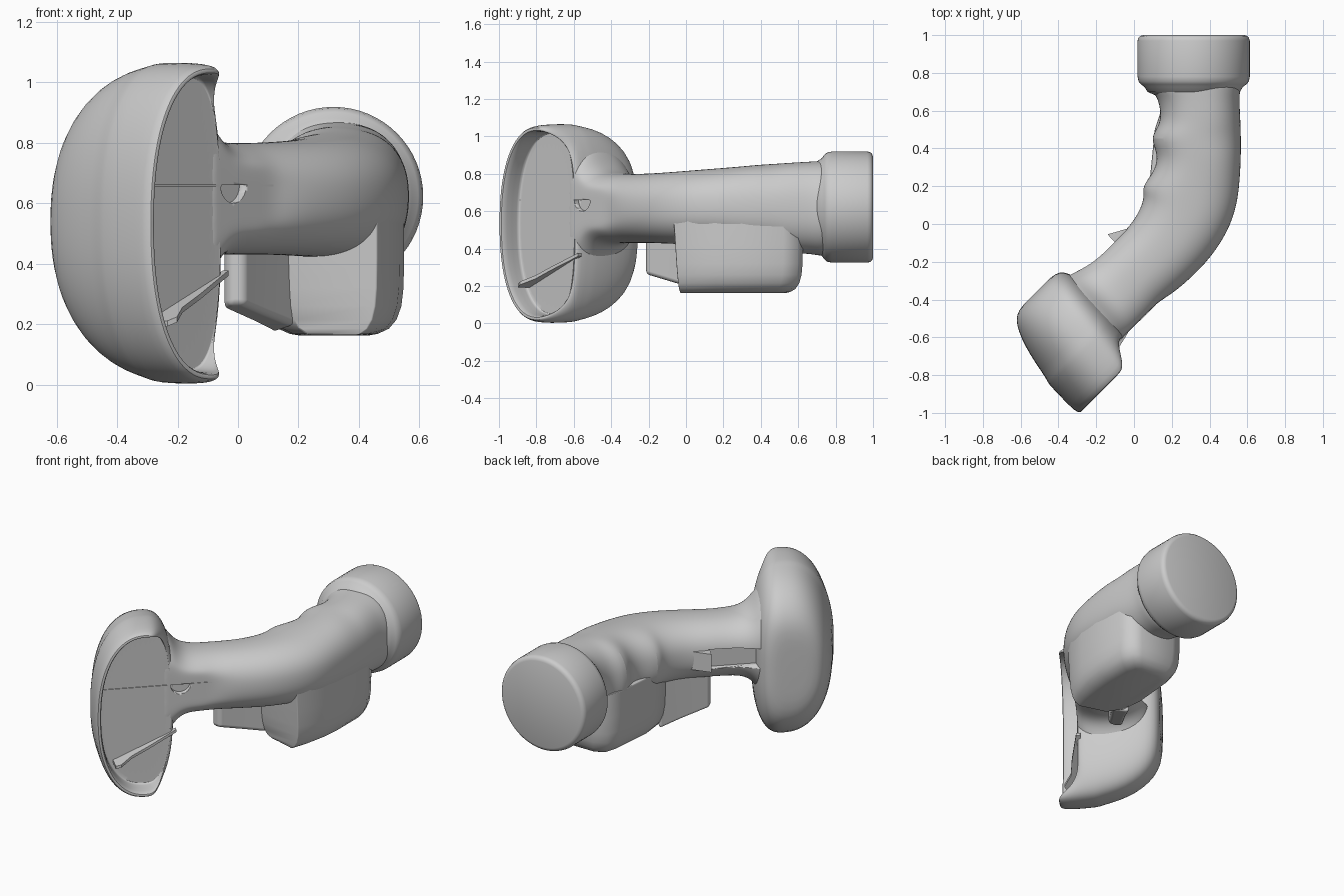
import bpy, bmesh, math
from mathutils import Vector

if "Cube" in bpy.data.objects:
    bpy.data.objects.remove(bpy.data.objects["Cube"])

R2 = math.sqrt(2)


def P(t, n, z=0.0):
    """Head frame: t runs along the neck, n out of the open face."""
    return Vector(((t + n) / R2, (t - n) / R2, z))


def finish(name, bm, angle=35):
    bmesh.ops.recalc_face_normals(bm, faces=bm.faces)
    me = bpy.data.meshes.new(name)
    bm.to_mesh(me)
    bm.free()
    ob = bpy.data.objects.new(name, me)
    bpy.context.collection.objects.link(ob)
    bpy.ops.object.select_all(action='DESELECT')
    ob.select_set(True)
    bpy.context.view_layer.objects.active = ob
    bpy.ops.object.shade_smooth_by_angle(angle=math.radians(angle))
    return ob


def loft(name, rings, subsurf=0):
    bm = bmesh.new()
    vs = [[bm.verts.new(p) for p in r] for r in rings]
    k = len(rings[0])
    for a, b in zip(vs, vs[1:]):
        for i in range(k):
            bm.faces.new((a[i], a[(i + 1) % k], b[(i + 1) % k], b[i]))
    bm.faces.new(vs[0])
    bm.faces.new(vs[-1])
    ob = finish(name, bm, 50)
    if subsurf:
        m = ob.modifiers.new("smooth", 'SUBSURF')
        m.levels = m.render_levels = subsurf
    return ob


def oval(e, count, e_right=None):
    """Unit superellipse points; the +c half may be squarer."""
    out = []
    for i in range(count):
        a = 2 * math.pi * i / count
        c, s = math.cos(a), math.sin(a)
        k = e_right if e_right and c > 0 else e
        out.append((math.copysign(abs(c) ** (2 / k), c), math.copysign(abs(s) ** (2 / k), s)))
    return out


def cut(ob, cutter):
    cutter.hide_render = True
    cutter.hide_set(True)
    m = ob.modifiers.new("cut", 'BOOLEAN')
    m.object = cutter
    m.operation = 'DIFFERENCE'
    m.solver = 'EXACT'


def bevel(ob, w, seg=4, angle=40):
    m = ob.modifiers.new("bevel", 'BEVEL')
    m.width, m.segments = w, seg
    m.limit_method = 'ANGLE'
    m.angle_limit = math.radians(angle)
    m.harden_normals = True


# Head: dome, lip dropping to the floor level at the neck side, recessed flat floor
def head_ring(n, t0, t1, b, fade=True):
    pts = []
    tm = t0 + (t1 - t0) * .62
    for c, s in oval(2.25, 48, 2.7):
        t = tm + c * ((t1 - tm) if c > 0 else (tm - t0))
        nn = n
        if fade and n > 0.34:
            u = min(1, max(0, (t + .60) / .12))
            nn = 0.34 + (n - 0.34) * (1 - 0.77 * u * u * (3 - 2 * u))
        pts.append(P(t, nn, 0.54 + s * b - .008 * max(0, n) / .5))
    return pts


dome = [(-.112, -.69, -.54, .13), (-.11, -.755, -.48, .25), (-.085, -.80, -.44, .335),
        (-.03, -.835, -.42, .41), (.05, -.865, -.415, .468), (.15, -.89, -.415, .507),
        (.258, -.908, -.425, .526), (.268, -.92, -.427, .531), (.40, -.922, -.44, .533),
        (.48, -.922, -.45, .527), (.505, -.91, -.458, .515), (.505, -.895, -.462, .50),
        (.48, -.885, -.463, .492)]
rings = [head_ring(*d) for d in dome]
rings += [head_ring(n, a, b, h, False) for n, a, b, h in
          [(.383, -.885, -.461, .49), (.38, -.882, -.462, .488), (.38, -.86, -.48, .46)]]
head = loft("head_shell", rings, 1)

# Handle: sections given as inner edge, outer edge, bottom z, top z
secs = [(P(-.56, -.06), P(-.56, .41), .24, .97), (P(-.47, -.06), P(-.47, .41), .28, .95),
        (P(-.42, -.05), P(-.42, .41), .375, .86), (P(-.36, -.03), P(-.36, .41), .425, .81),
        (P(-.27, -.01), P(-.27, .41), .43, .80), (P(-.14, -.01), P(-.20, .40), .43, .80),
        ((-.02, -.01), (.22, -.36), .43, .802), ((.035, .08), (.385, -.21), .425, .81),
        ((.055, .15), (.495, -.05), .42, .82), ((.04, .20), (.548, .10), .42, .828),
        ((.11, .28), (.562, .25), .41, .837), ((.128, .37), (.567, .36), .40, .847),
        ((.082, .455), (.567, .455), .39, .853), ((.133, .52), (.565, .52), .38, .857),
        ((.142, .59), (.562, .59), .375, .862), ((.125, .67), (.558, .67), .37, .866),
        ((.085, .715), (.565, .715), .36, .87), ((.07, .80), (.56, .80), .36, .87)]
rings = []
for a, b, z0, z1 in secs:
    a, b = Vector(a[:2]), Vector(b[:2])
    mid, half = (a + b) / 2, (b - a) / 2
    ring = []
    for c, s in oval(2.35, 32):
        q = mid + half * c
        over = (q.x - q.y) - 0.54
        if q.x + q.y < -0.28 and over > 0:   # flat side in line with the floor
            q = q + Vector((-over / 2, over / 2))
        ring.append((q.x, q.y, (z0 + z1) / 2 + s * (z1 - z0) / 2))
    rings.append(ring)
handle = loft("handle", rings, 2)


def prism(name, outline, z0, z1):
    """Upright prism; z0 and z1 may be functions of the outline point."""
    f0 = z0 if callable(z0) else (lambda p: z0)
    f1 = z1 if callable(z1) else (lambda p: z1)
    return loft(name, [[(p[0], p[1], f0(p)) for p in outline],
                       [(p[0], p[1], f1(p)) for p in outline]])


# Trigger slot on the inner side of the neck, half-round notch in the flat side
slot = prism("slot_cutter", [P(-.44, -.3), P(-.13, -.3), P(-.13, .035), P(-.44, .035)], .54, .665)
cut(handle, slot)
arc = [(-.403 + .06 * math.cos(a), .66 + .06 * math.sin(a))
       for a in [math.pi + math.pi * i / 12 for i in range(13)]]
notch = loft("notch_cutter", [[P(t, n, z) for t, z in arc] for n in (.35, .45)])
cut(handle, notch)
cut(head, notch)

# Slot end: small pointed stop
prism("slot_stop", [(-.14, -.055), (-.02, -.02), (-.03, -.12), (-.085, -.115)], .545, .66)

# Lower housing under the grip: flat front, rounded underside
base = [(.17, 0), (.46, -.045), (.50, .03), (.535, .15), (.55, .3), (.55, .52), (.52, .6),
        (.46, .625), (.22, .625), (.14, .59), (.11, .5), (.08, .2), (.10, .07)]
cx, cy = .32, .30
levels = [(.163, .50), (.168, .62), (.185, .78), (.215, .89), (.26, .96), (.32, .99),
          (.42, 1.0), (.57, 1.0)]
hull = []
for z, k in levels:
    ring = []
    for x, y in base:
        if y > .1:
            yy = cy + (y - cy) * (1 - (1 - k) * .55)
        else:
            yy = y + (1 - k) * .03 - max(0, z - .2) * .06
        ring.append((cx + (x - cx) * k, yy, z))
    hull.append(ring)
housing = loft("lower_housing", hull)
bevel(housing, .012, 3, 50)

# Trigger guard joining the housing to the neck
guard = prism("trigger_guard", [(-.05, -.17), (-.03, -.21), (.02, -.215), (.10, -.10),
                                (.19, .02), (.12, .10), (.05, -.02)],
              lambda p: .26 - .30 * (p[1] + .2), .50)
bevel(guard, .02)

# Slanted fin across the lower part of the opening
fin = [P(t, n) for t, n in [(-.80, .36), (-.80, .47), (-.77, .485), (-.70, .44),
                            (-.60, .425), (-.43, .385), (-.43, .36)]]
slope = lambda p: .175 + ((p[0] + p[1]) / R2 + .88) * .45
prism("opening_fin", fin, lambda p: slope(p) - .018, slope)

# Panel seam lines: thin ridge on the flat side
for t0, t1 in [(-.87, -.463), (-.343, -.22)]:
    prism("panel_seam", [P(t0, .37), P(t1, .37), P(t1, .385), P(t0, .385)], .656, .663)

# End collar, turned around the y axis
prof = [(.68, .20), (.70, .245), (.725, .26), (.74, .28), (.755, .292), (.78, .297),
        (.97, .297), (.985, .293), (.995, .284), (1.0, .27)]
loft("end_collar", [[(.316 + r * math.cos(2 * math.pi * i / 64), y,
                      .622 + r * math.sin(2 * math.pi * i / 64)) for i in range(64)]
                    for y, r in prof])
